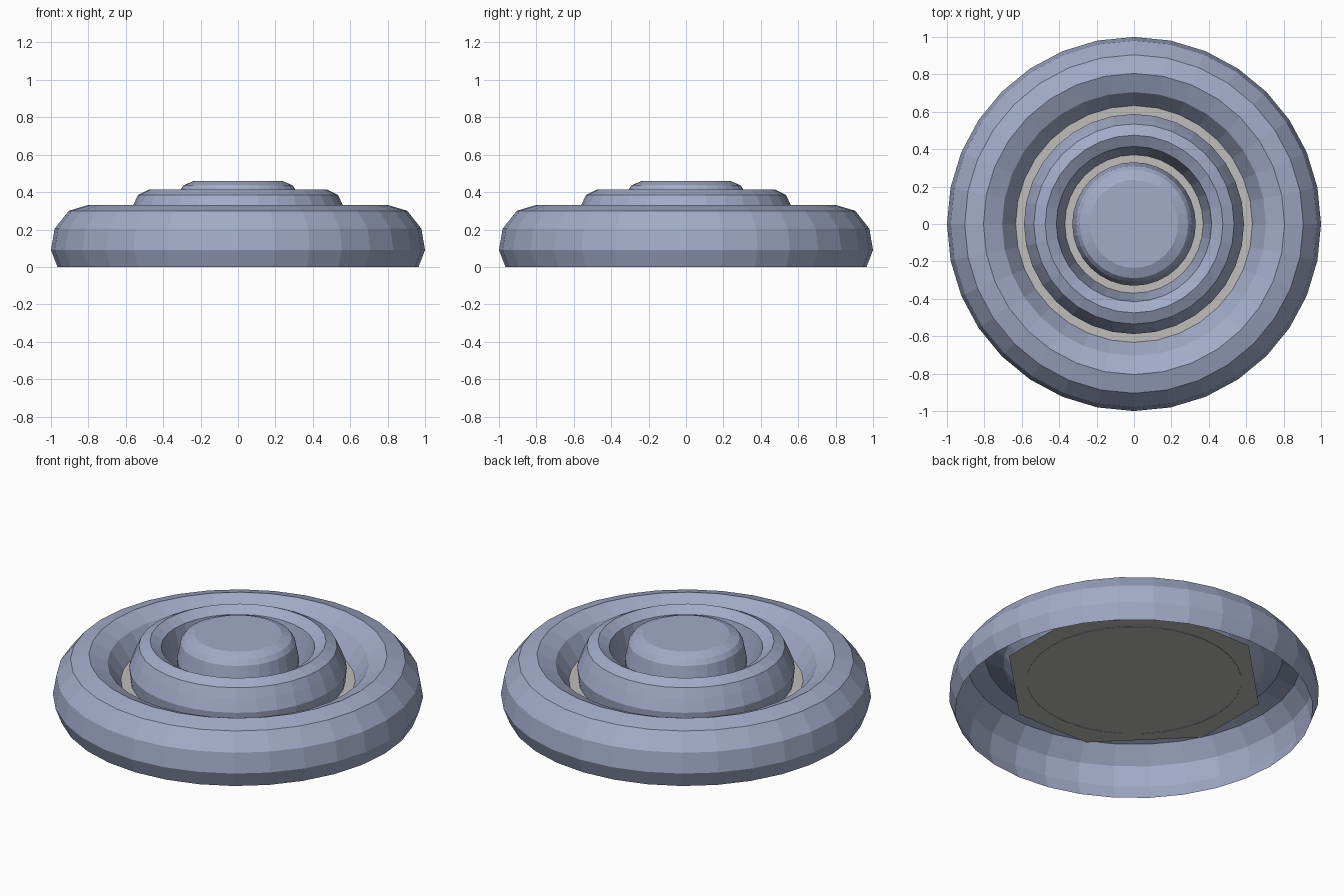
import bpy, bmesh, math

if "Cube" in bpy.data.objects:
    bpy.data.objects.remove(bpy.data.objects["Cube"])

SIDES = 32


def material(name, rgb):
    m = bpy.data.materials.new(name)
    m.diffuse_color = (*rgb, 1)
    m.use_nodes = True
    m.node_tree.nodes["Principled BSDF"].inputs["Base Color"].default_value = m.diffuse_color
    return m


blue = material("dusty blue", (0.36, 0.405, 0.58))
grey = material("light grey", (0.52, 0.515, 0.505))


def finish(name, bm, mat):
    mesh = bpy.data.meshes.new(name)
    bm.to_mesh(mesh)
    bm.free()
    mesh.materials.append(mat)
    obj = bpy.data.objects.new(name, mesh)
    bpy.context.collection.objects.link(obj)
    return obj


def lathe(name, profile, mat, cap=False):
    """Revolve an open (radius, height) profile, listed from outer foot inwards."""
    bm = bmesh.new()
    rings = [[bm.verts.new((r * math.cos(2 * math.pi * i / SIDES),
                            r * math.sin(2 * math.pi * i / SIDES), z))
              for i in range(SIDES)] for r, z in profile]
    for a, b in zip(rings, rings[1:]):
        for i in range(SIDES):
            j = (i + 1) % SIDES
            bm.faces.new((a[i], a[j], b[j], b[i]))
    if cap:
        bm.faces.new(rings[-1])
    return finish(name, bm, mat)


# Large hollow outer ring, open underneath
lathe("outer_ring", [(0.965, 0), (1.0, 0.09), (0.98, 0.205), (0.905, 0.30),
                     (0.805, 0.33), (0.705, 0.285), (0.633, 0.182)], blue)

# Raised middle ring
lathe("middle_ring", [(0.58, 0.178), (0.588, 0.26), (0.56, 0.33), (0.535, 0.385),
                      (0.475, 0.415), (0.415, 0.38), (0.37, 0.182)], blue)

# Central button with a flat top
lathe("centre_button", [(0.32, 0.182), (0.33, 0.31), (0.31, 0.41),
                        (0.29, 0.437), (0.235, 0.46)], blue, cap=True)

# Eight-sided backing plate seen in the gaps between the rings
bm = bmesh.new()
a, b = 0.683, 0.235
corners = [(a, -b), (a, b), (b, a), (-b, a), (-a, b), (-a, -b), (-b, -a), (b, -a)]
bm.faces.new([bm.verts.new((x, y, 0.18)) for x, y in corners])
finish("backing_plate", bm, grey)
